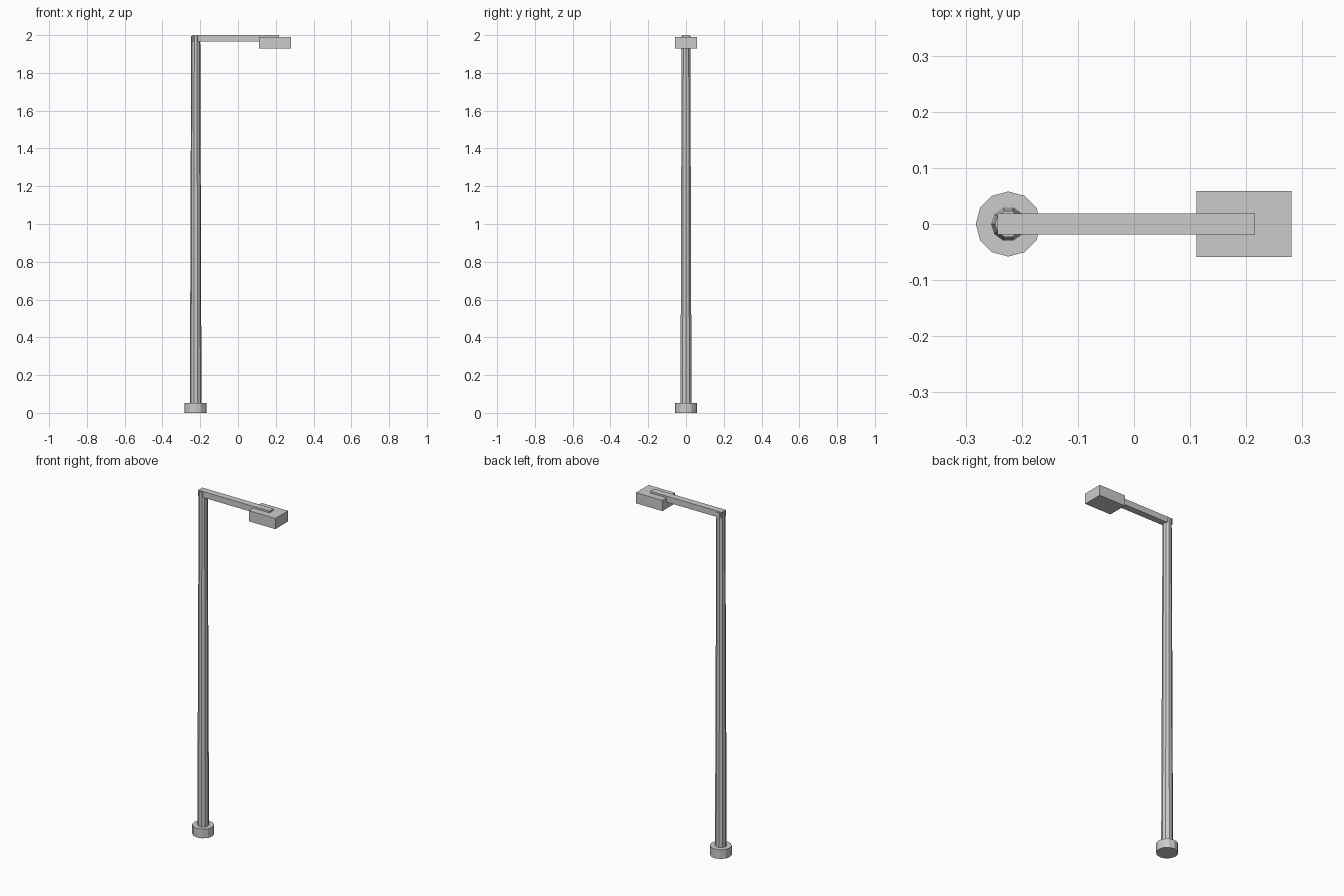
import bpy, math

if "Cube" in bpy.data.objects:
    bpy.data.objects.remove(bpy.data.objects["Cube"])


def cone(name, sides, r1, r2, z0, z1, x):
    bpy.ops.mesh.primitive_cone_add(vertices=sides, radius1=r1, radius2=r2, depth=z1 - z0,
                                    location=(x, 0, (z0 + z1) / 2), rotation=(0, 0, math.pi / 2))
    bpy.context.object.name = name


def box(name, x0, x1, width, z0, z1):
    bpy.ops.mesh.primitive_cube_add(size=1, location=((x0 + x1) / 2, 0, (z0 + z1) / 2))
    ob = bpy.context.object
    ob.name = name
    ob.scale = (x1 - x0, width, z1 - z0)


POLE_X = -0.224

# round foot and tapered pole
cone("base", 12, 0.058, 0.058, 0, 0.053, POLE_X)
cone("pole", 10, 0.031, 0.024, 0.02, 1.994, POLE_X)

# horizontal arm and lamp head hanging from its end
box("arm", -0.243, 0.216, 0.038, 1.965, 2.0)
box("lamp_head", 0.111, 0.281, 0.117, 1.928, 1.99)
